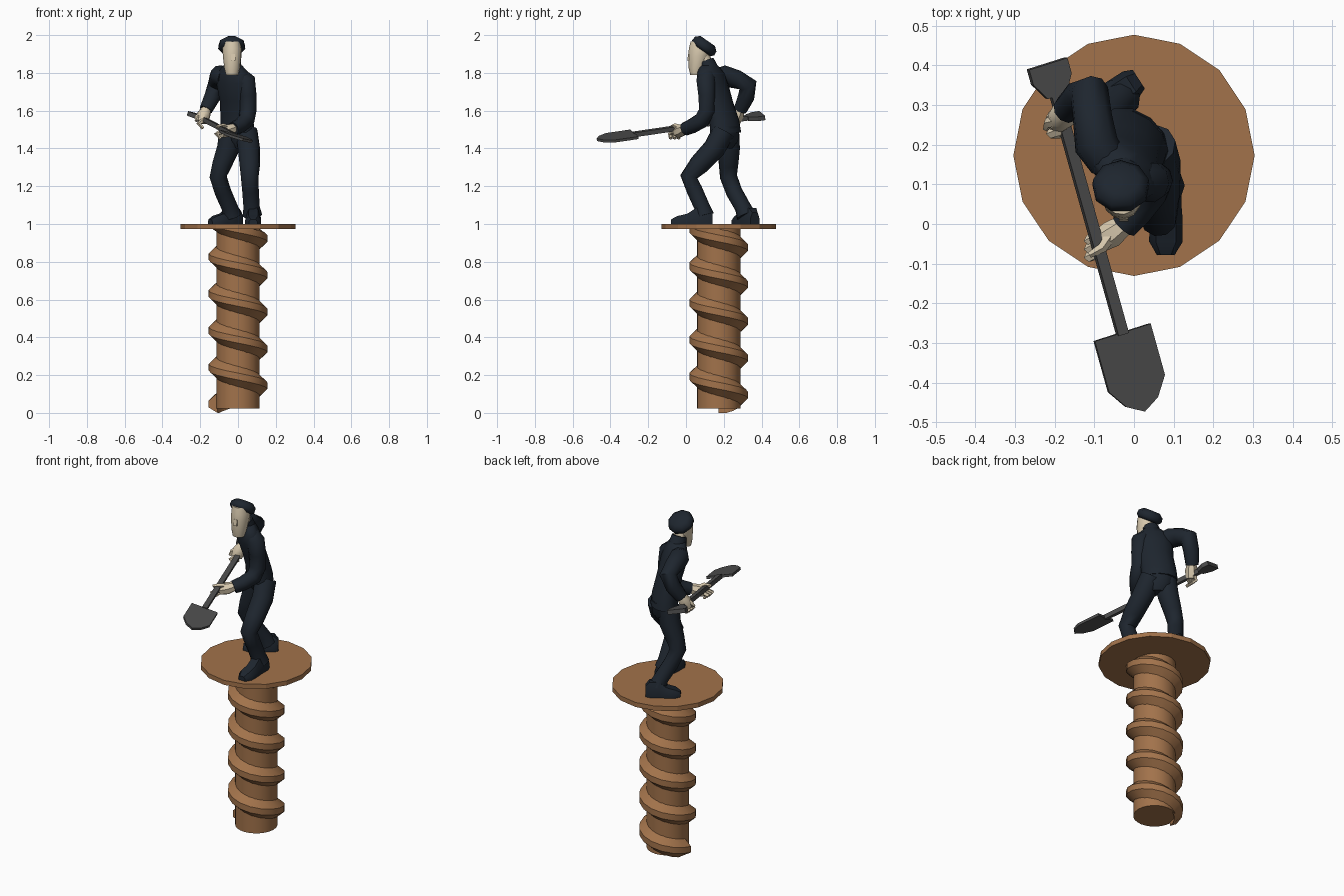
import bpy, bmesh
from math import sin, cos, pi, radians
from mathutils import Vector as V


def material(name, rgb):
    m = bpy.data.materials.new(name)
    m.diffuse_color = (*rgb, 1)
    return m


WOOD = material("wood_brown", (0.36, 0.17, 0.07))
NAVY = material("navy_cloth", (0.013, 0.019, 0.028))
SKIN = material("skin", (0.68, 0.58, 0.42))
IRON = material("dark_iron", (0.075, 0.075, 0.075))


def skin_rings(name, rings, mat, angle=40):
    """Bridge equal-sized rings of points into one closed, capped mesh."""
    bm = bmesh.new()
    vs = [[bm.verts.new(p) for p in r] for r in rings]
    n = len(vs[0])
    for a, b in zip(vs, vs[1:]):
        for i in range(n):
            j = (i + 1) % n
            bm.faces.new((a[i], a[j], b[j], b[i]))
    bm.faces.new(vs[0])
    bm.faces.new(vs[-1])
    bmesh.ops.recalc_face_normals(bm, faces=bm.faces)
    for f in bm.faces:
        f.smooth = True
    for e in bm.edges:
        e.smooth = e.calc_face_angle(0) < radians(angle)
    me = bpy.data.meshes.new(name)
    bm.to_mesh(me)
    bm.free()
    me.materials.append(mat)
    ob = bpy.data.objects.new(name, me)
    bpy.context.collection.objects.link(ob)
    return ob


def tube(name, pts, radii, mat, n=8, angle=50):
    """Round section swept along a path with a radius at each point."""
    pts = [V(p) for p in pts]
    u = None
    rings = []
    for i, p in enumerate(pts):
        t = (pts[min(i + 1, len(pts) - 1)] - pts[max(i - 1, 0)]).normalized()
        u = t.orthogonal() if u is None else u - t * u.dot(t)
        u.normalize()
        w = t.cross(u)
        rings.append([p + radii[i] * (u * cos(2 * pi * k / n) + w * sin(2 * pi * k / n))
                      for k in range(n)])
    return skin_rings(name, rings, mat, angle)


def loft(name, sections, mat, rot=0, n=12, angle=50):
    """Horizontal ellipses (x, y, z, half width, half depth)."""
    c, s = cos(radians(rot)), sin(radians(rot))
    rings = []
    for x, y, z, a, b in sections:
        ring = []
        for k in range(n):
            p, q = a * cos(2 * pi * k / n), b * sin(2 * pi * k / n)
            ring.append((x + p * c - q * s, y + p * s + q * c, z))
        rings.append(ring)
    return skin_rings(name, rings, mat, angle)


def shoe(name, heel, toe):
    heel, toe = V((*heel, 1)), V((*toe, 1))
    d = toe - heel
    side = V((-d.y, d.x, 0)).normalized()
    rings = []
    for t, w, h in ((0, .028, .06), (.12, .038, .085), (.4, .038, .085),
                    (.6, .042, .055), (.85, .042, .042), (1, .022, .025)):
        rings.append([heel + d * t + side * a * w + V((0, 0, b * h)) for a, b in
                      ((-1, 0), (-1, .5), (-.6, 1), (.6, 1), (1, .5), (1, 0))])
    skin_rings(name, rings, NAVY)


# Screw pedestal: disc, core and left-handed thread
CY = 0.173
loft("pedestal_disc", [(0, CY, z, .304, .304) for z in (.973, 1)], WOOD, n=16, angle=15)
loft("screw_core", [(0, CY, z, .115, .115) for z in (.022, .98)], WOOD, n=24, angle=30)
thread = []
for k in range(-7, 73):
    a = 2 * pi * k / 16
    z = .92 - .195 * k / 16
    thread.append([(r * cos(a), CY + r * sin(a), min(max(z + dz, 0), .98)) for r, dz in
                   ((.108, .064), (.155, .022), (.155, -.014), (.108, -.056))])
skin_rings("screw_thread", thread, WOOD, 30)

# Trousers
loft("trouser_seat", [(.012, .207, 1.40, .05, .032), (.008, .21, 1.44, .08, .06),
                      (.0, .21, 1.52, .09, .068)], NAVY, rot=-38)
tube("front_leg", [(.045, .198, 1.49), (.058, .15, 1.40), (.062, .07, 1.315), (.062, .015, 1.25),
                   (.066, .045, 1.18), (.072, .085, 1.09), (.076, .098, 1.045)],
     [.060, .060, .055, .047, .044, .043, .052], NAVY, 10)
tube("rear_leg", [(-.04, .222, 1.49), (-.052, .226, 1.40), (-.085, .225, 1.315), (-.105, .225, 1.25),
                  (-.08, .255, 1.17), (-.045, .30, 1.09), (-.035, .318, 1.045)],
     [.060, .060, .052, .046, .044, .043, .052], NAVY, 10)
shoe("front_shoe", (.082, .14), (.08, -.078))
shoe("rear_shoe", (.012, .365), (-.148, .262))

# Jacket
loft("jacket_body", [(-.003, .21, 1.485, .10, .073), (-.005, .203, 1.55, .096, .069),
                     (-.012, .172, 1.65, .094, .066), (-.022, .14, 1.745, .105, .068),
                     (-.026, .133, 1.80, .094, .058), (-.028, .12, 1.84, .052, .046)],
     NAVY, rot=-38)
tube("collar", [(-.028, .122, 1.82), (-.03, .105, 1.865)], [.05, .043], NAVY, 10)
tube("raised_sleeve", [(-.065, .155, 1.772), (-.095, .20, 1.785), (-.105, .27, 1.765),
                       (-.112, .328, 1.735), (-.138, .318, 1.67), (-.17, .288, 1.605)],
     [.05, .056, .050, .050, .044, .036], NAVY, 10)
tube("lowered_sleeve", [(.012, .115, 1.785), (.04, .105, 1.76), (.052, .11, 1.68),
                        (.053, .112, 1.60), (.045, .085, 1.55), (.01, .035, 1.52),
                        (-.025, -.005, 1.503)],
     [.042, .052, .046, .045, .044, .040, .036], NAVY, 10)

# Hands: palm, curled fingers and thumb
tube("raised_palm", [(-.165, .29, 1.615), (-.18, .272, 1.58), (-.19, .258, 1.54)],
     [.025, .037, .030], SKIN, 7)
tube("lowered_palm", [(-.015, .005, 1.51), (-.055, -.025, 1.495), (-.09, -.045, 1.485)],
     [.025, .035, .029], SKIN, 7)
for i in range(3):
    o = (i - 1) * .021
    tube("raised_finger", [(-.18, .26 + o, 1.55), (-.208, .25 + o, 1.53), (-.185, .245 + o, 1.507)],
         [.015, .014, .009], SKIN, 5)
    tube("lowered_finger", [(-.085, -.045 + o, 1.49), (-.113, -.062 + o, 1.475),
                            (-.092, -.06 + o, 1.453)], [.015, .014, .009], SKIN, 5)
tube("raised_thumb", [(-.19, .26, 1.585), (-.217, .255, 1.565), (-.222, .24, 1.545)],
     [.016, .013, .008], SKIN, 5)
tube("lowered_thumb", [(-.06, -.03, 1.51), (-.08, -.06, 1.52), (-.112, -.078, 1.515)],
     [.016, .013, .008], SKIN, 5)

# Head, block nose and thin beret tilted backwards
tube("neck", [(-.028, .115, 1.82), (-.03, .085, 1.90)], [.038, .036], SKIN, 8)
loft("head", [(-.031, .05, 1.79, .033, .028), (-.031, .056, 1.825, .042, .042),
              (-.031, .068, 1.89, .050, .057), (-.031, .073, 1.93, .051, .058),
              (-.031, .066, 1.966, .044, .042)], SKIN, rot=8, n=12)
skin_rings("nose", [[(-.026 + sx * w, y + dy, z) for sx, dy in
                     ((-1, 0), (1, 0), (1, .03), (-1, .03))]
                    for z, w, y in ((1.90, .011, .012), (1.865, .012, .006))], SKIN, 20)
axis = V((0, .57, .82))
tube("beret", [V((-.033, .081, 1.922)) + axis * t for t in (0, .014, .038, .058)],
     [.058, .073, .071, .048], NAVY, 9, 60)

# Shovel in its own frame: u across, d along the handle, w thickness
O = V((-.03, -.273, 1.475))
d = V((-.187, .67, .098)).normalized()
u = V((.95, .28, -.25))
u = (u - d * u.dot(d)).normalized()
w = u.cross(d)


def plate(name, outline, thick):
    skin_rings(name, [[O + u * a + d * b + w * h for a, b in outline]
                      for h in (-thick / 2, thick / 2)], IRON, 20)


plate("shovel_blade", [(-.076, 0), (-.076, -.135), (-.043, -.184), (0, -.209),
                       (.043, -.184), (.076, -.135), (.076, 0)], .014)
plate("shovel_handle", [(-.014, -.005), (-.014, .65), (.014, .65), (.014, -.005)], .024)
plate("shovel_grip", [(-.026, .625), (-.052, .67), (-.052, .71), (.052, .71),
                      (.052, .67), (.026, .625)], .024)
